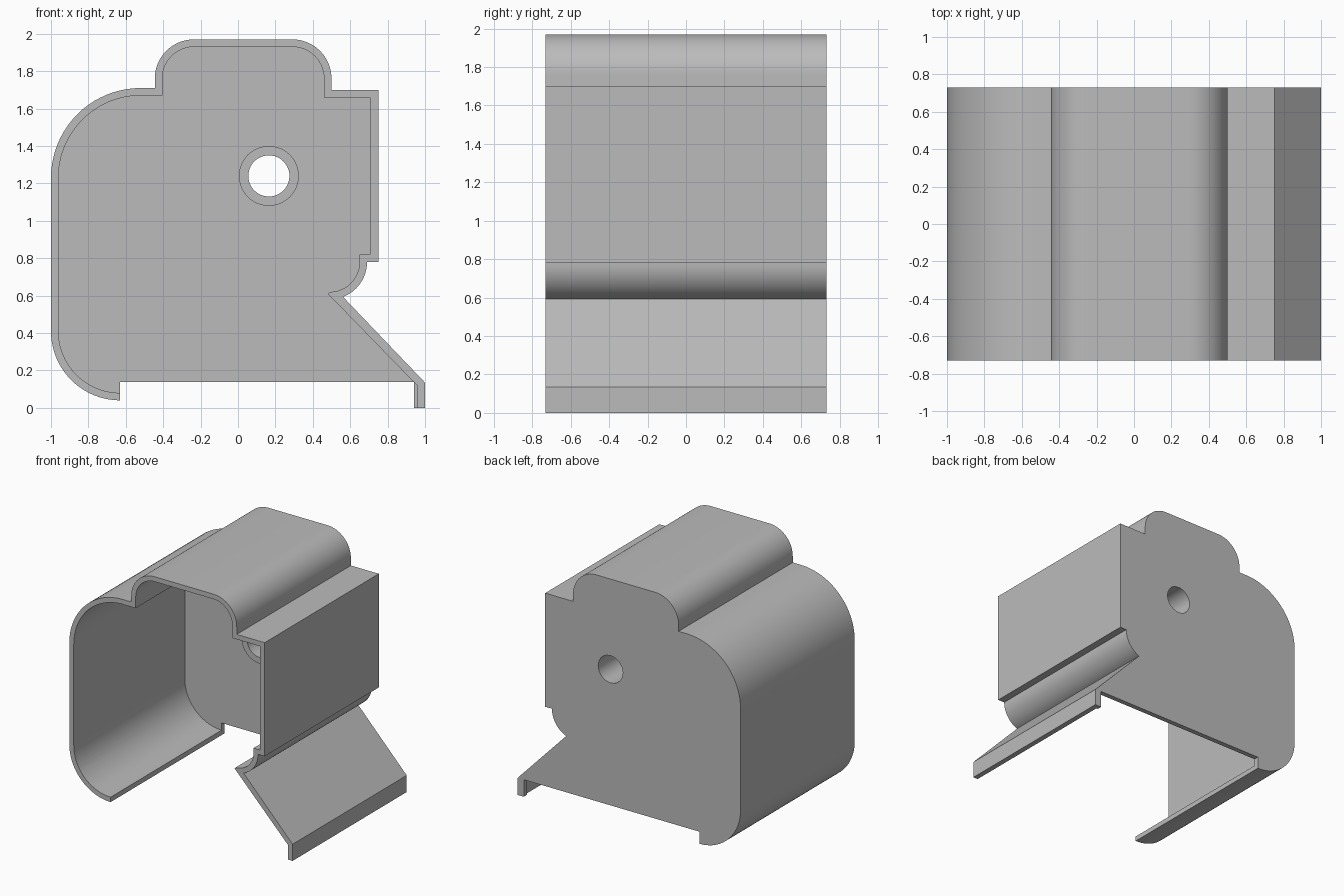
import bpy, bmesh
from math import radians, cos, sin

cube = bpy.data.objects.get("Cube")
if cube:
    bpy.data.objects.remove(cube, do_unlink=True)

grey = bpy.data.materials.new("plain grey")
grey.use_nodes = True
COLOUR = (0.5, 0.5, 0.5, 1)
grey.diffuse_color = COLOUR
grey.node_tree.nodes["Principled BSDF"].inputs["Base Color"].default_value = COLOUR

BACK, WALL, BOSS_FRONT = 0.73, 0.04, 0.04
HOLE = (0.165, 1.24)


def arc(cx, cz, r, start, end, steps=20):
    """Points on a circular arc, angles in degrees."""
    angles = [radians(start + (end - start) * i / steps) for i in range(steps + 1)]
    return [(cx + r * cos(a), cz + r * sin(a)) for a in angles]


def ring(r):
    return arc(*HOLE, r, 0, 360, 48)[:-1]


def extrude(name, loops, y0, y1):
    """Extrude closed x-z loops (later loops are holes) from y0 to y1."""
    curve = bpy.data.curves.new(name, "CURVE")
    curve.dimensions = "2D"
    curve.fill_mode = "BOTH"
    curve.extrude = (y1 - y0) / 2
    for loop in loops:
        spline = curve.splines.new("POLY")
        spline.points.add(len(loop) - 1)
        for point, (x, z) in zip(spline.points, loop):
            point.co = (x, z, 0, 1)
        spline.use_cyclic_u = True
    temp = bpy.data.objects.new(name + " curve", curve)
    bpy.context.scene.collection.objects.link(temp)
    mesh = bpy.data.meshes.new_from_object(
        temp.evaluated_get(bpy.context.evaluated_depsgraph_get()))
    bpy.data.objects.remove(temp, do_unlink=True)

    # Weld caps to sides and stand the profile upright
    bm = bmesh.new()
    bm.from_mesh(mesh)
    bmesh.ops.remove_doubles(bm, verts=bm.verts, dist=0.0001)
    for v in bm.verts:
        v.co = (v.co.x, (y0 + y1) / 2 - v.co.z, v.co.y)
    bmesh.ops.recalc_face_normals(bm, faces=bm.faces)
    bm.to_mesh(mesh)
    bm.free()
    mesh.materials.clear()
    mesh.materials.append(grey)
    obj = bpy.data.objects.new(name, mesh)
    bpy.context.scene.collection.objects.link(obj)
    return obj


def smooth(obj):
    bpy.ops.object.select_all(action="DESELECT")
    obj.select_set(True)
    bpy.context.view_layer.objects.active = obj
    bpy.ops.object.shade_smooth_by_angle(angle=radians(30))


# Outer outline, clockwise from the lower left lip
outer = (arc(-0.63, 0.41, 0.37, 270, 180)
         + arc(-0.52, 1.23, 0.48, 180, 90)
         + [(-0.445, 1.71)]
         + arc(-0.235, 1.76, 0.21, 180, 90)
         + arc(0.29, 1.76, 0.21, 90, 0)
         + [(0.5, 1.7), (0.75, 1.7), (0.75, 0.78)]
         + arc(0.49, 0.78, 0.2, 0, -69)
         + [(1, 0.135), (1, 0), (0.942, 0), (0.942, 0.138), (-0.63, 0.138)])

# Cavity outline, open through the underside
inner = ([(-0.6, -0.1), (-0.6, 0.08)]
         + arc(-0.63, 0.41, 0.33, 270, 180)
         + arc(-0.52, 1.23, 0.44, 180, 90)
         + [(-0.405, 1.67)]
         + arc(-0.235, 1.76, 0.17, 180, 90)
         + arc(0.29, 1.76, 0.17, 90, 0)
         + [(0.46, 1.66), (0.706, 1.66), (0.706, 0.82), (0.65, 0.82)]
         + arc(0.49, 0.78, 0.16, 0, -90)
         + [(0.48, 0.61), (0.957, 0.12), (0.957, -0.1)])

# Housing: solid outline with a pocket cut from the front
housing = extrude("housing", [outer, ring(0.11)], -BACK, BACK)
cutter = extrude("cavity_cutter", [inner], -1, BACK - WALL)
cutter.hide_render = True
cut = housing.modifiers.new("cavity", "BOOLEAN")
cut.operation = "DIFFERENCE"
cut.solver = "EXACT"
cut.object = cutter
bpy.context.view_layer.update()
housing.data = bpy.data.meshes.new_from_object(
    housing.evaluated_get(bpy.context.evaluated_depsgraph_get()))
housing.modifiers.clear()
bpy.data.objects.remove(cutter, do_unlink=True)
smooth(housing)

# Hollow boss standing on the inside of the back wall
smooth(extrude("shaft_boss", [ring(0.16), ring(0.11)], BOSS_FRONT, BACK - WALL))
